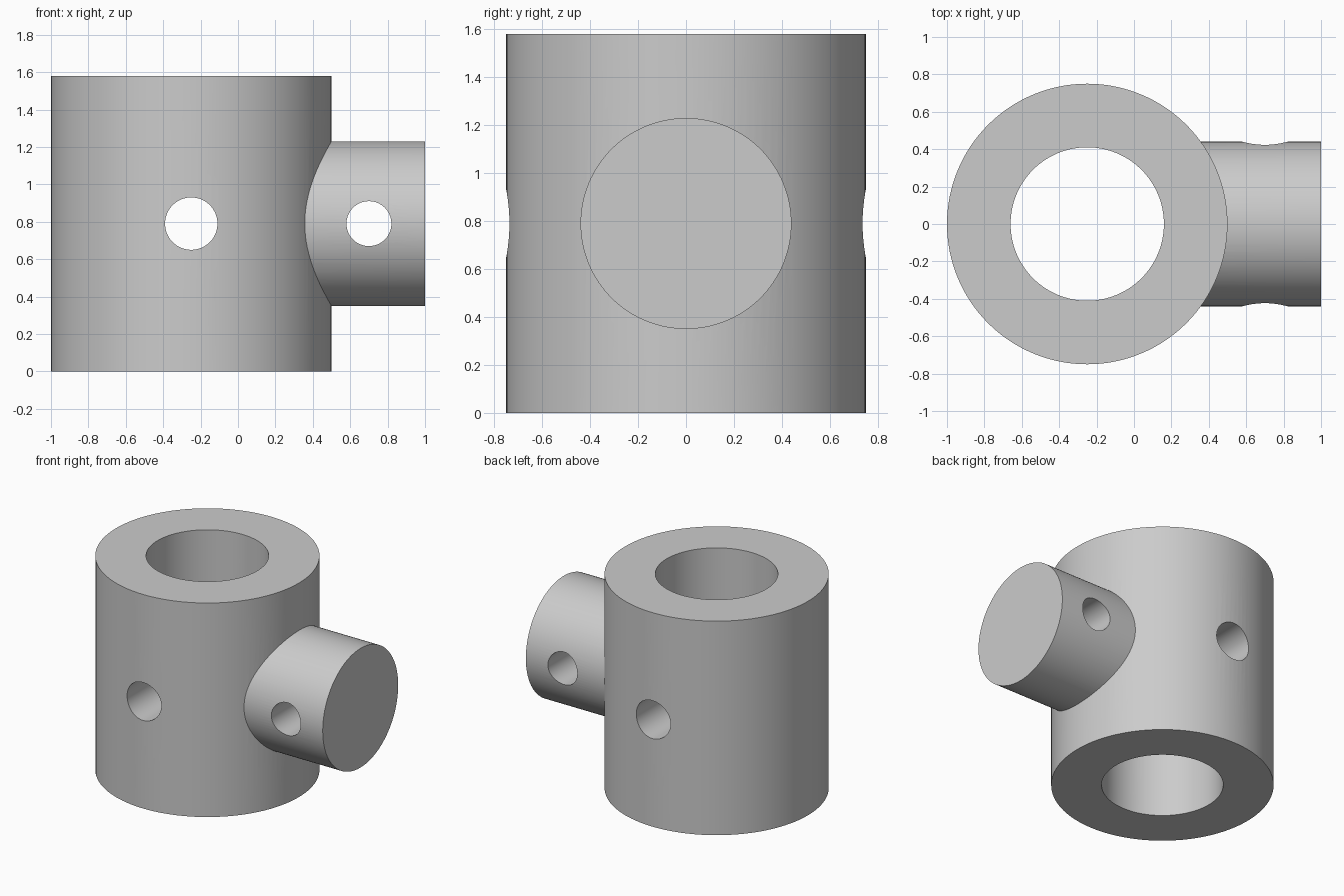
import bpy
from math import pi, radians

cube = bpy.data.objects.get("Cube")
if cube:
    bpy.data.objects.remove(cube, do_unlink=True)

HEIGHT = 1.58
MID = HEIGHT / 2
SLEEVE_X = -0.25

grey = bpy.data.materials.new("plain grey")
grey.use_nodes = True
grey.diffuse_color = (0.6, 0.6, 0.6, 1)
grey.node_tree.nodes["Principled BSDF"].inputs["Base Color"].default_value = grey.diffuse_color


def cylinder(name, radius, length, location, rotation=(0, 0, 0)):
    bpy.ops.mesh.primitive_cylinder_add(vertices=128, radius=radius, depth=length,
                                        location=location, rotation=rotation)
    obj = bpy.context.object
    obj.name = name
    obj.data.materials.append(grey)
    return obj


def combine(target, tool, operation):
    mod = target.modifiers.new(tool.name, 'BOOLEAN')
    mod.operation = operation
    mod.solver = 'EXACT'
    mod.object = tool
    bpy.context.view_layer.objects.active = target
    bpy.ops.object.modifier_apply(modifier=mod.name)
    bpy.data.objects.remove(tool, do_unlink=True)


# Upright sleeve with a solid side stub, rooted inside the sleeve wall
body = cylinder("cross_connector", 0.75, HEIGHT, (SLEEVE_X, 0, MID))
stub = cylinder("side_stub", 0.44, 0.75, (0.625, 0, MID), (0, pi / 2, 0))
combine(body, stub, 'UNION')

# Vertical bore, then cross holes from front to back
combine(body, cylinder("bore", 0.41, 2, (SLEEVE_X, 0, MID)), 'DIFFERENCE')
for name, x, radius in (("sleeve_pin_hole", SLEEVE_X, 0.14), ("stub_pin_hole", 0.7, 0.12)):
    hole = cylinder(name, radius, 2, (x, 0, MID), (pi / 2, 0, 0))
    combine(body, hole, 'DIFFERENCE')

# Smooth round walls, crisp rims
bpy.ops.object.select_all(action='DESELECT')
body.select_set(True)
bpy.context.view_layer.objects.active = body
bpy.ops.object.shade_smooth_by_angle(angle=radians(20))
